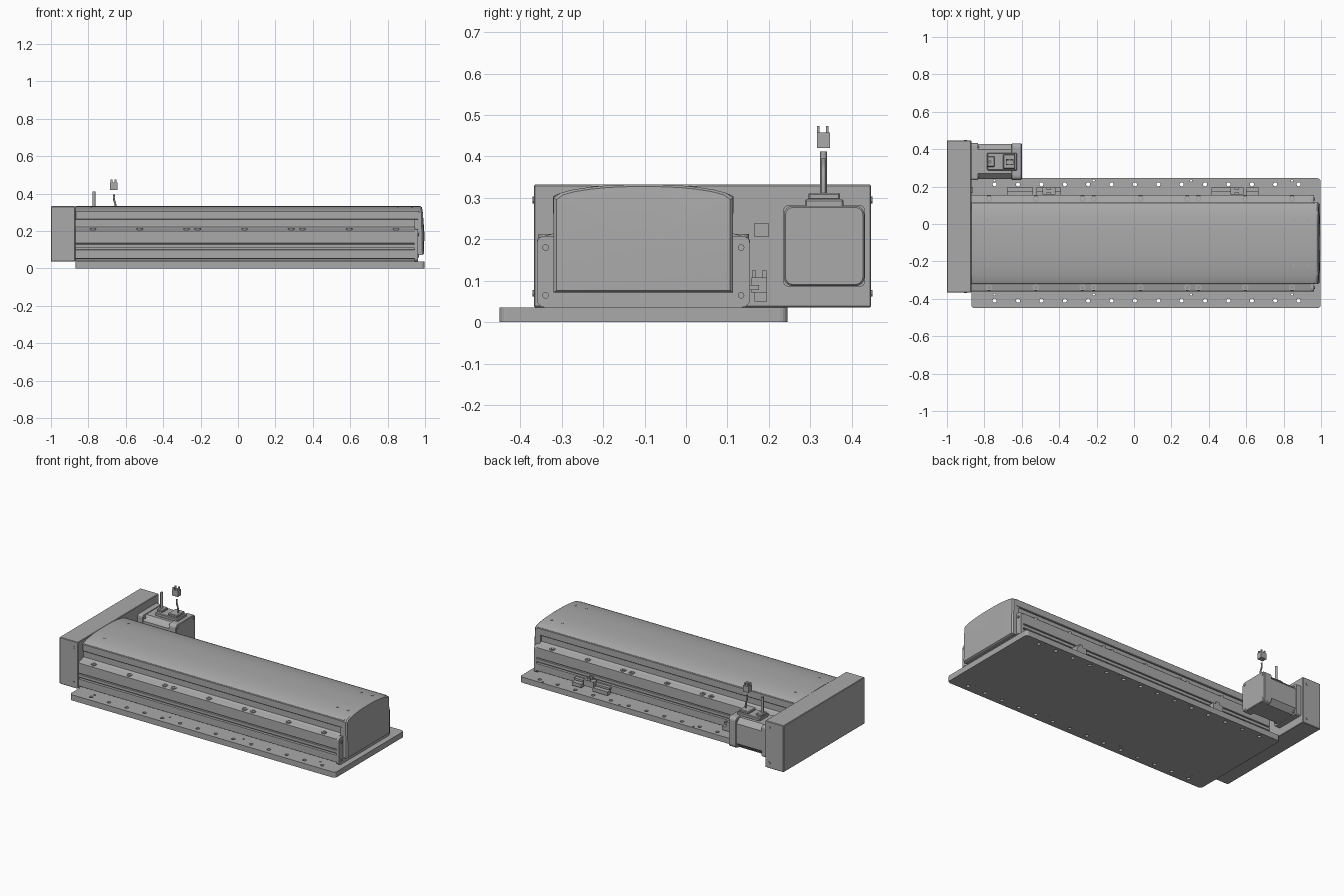
import bpy, bmesh, math
from mathutils import Vector, Matrix

cube = bpy.data.objects.get("Cube")
if cube:
    bpy.data.objects.remove(cube)

grey = bpy.data.materials.new("machined grey")
grey.use_nodes = True
grey.diffuse_color = (0.4, 0.4, 0.4, 1)
grey.node_tree.nodes["Principled BSDF"].inputs["Base Color"].default_value = (0.4, 0.4, 0.4, 1)


def finish(name, bm, bevel=0, segments=1):
    bmesh.ops.recalc_face_normals(bm, faces=bm.faces)
    mesh = bpy.data.meshes.new(name)
    bm.to_mesh(mesh)
    bm.free()
    mesh.materials.append(grey)
    ob = bpy.data.objects.new(name, mesh)
    bpy.context.scene.collection.objects.link(ob)
    if bevel:
        mod = ob.modifiers.new("edges", "BEVEL")
        mod.width, mod.segments = bevel, segments
    return ob


def add_box(bm, x, y, z):
    size = (x[1] - x[0], y[1] - y[0], z[1] - z[0])
    mid = Vector((sum(x) / 2, sum(y) / 2, sum(z) / 2))
    bmesh.ops.create_cube(bm, size=1, matrix=Matrix.Translation(mid) @ Matrix.Diagonal((*size, 1)))


def box(name, x, y, z, bevel=0):
    bm = bmesh.new()
    add_box(bm, x, y, z)
    return finish(name, bm, bevel)


def add_cylinder(bm, centre, radius, depth, axis="Z", sides=16):
    turn = {"Z": Matrix(), "X": Matrix.Rotation(math.pi / 2, 4, "Y"),
            "Y": Matrix.Rotation(math.pi / 2, 4, "X")}[axis]
    bmesh.ops.create_cone(bm, cap_ends=True, segments=sides, radius1=radius, radius2=radius,
                          depth=depth, matrix=Matrix.Translation(centre) @ turn)


def prism(name, points, x, bevel=0):
    """Extrude a y-z outline along x."""
    bm = bmesh.new()
    face = bm.faces.new([bm.verts.new((x[0], y, z)) for y, z in points])
    new = bmesh.ops.extrude_face_region(bm, geom=[face])["geom"]
    bmesh.ops.translate(bm, vec=(x[1] - x[0], 0, 0),
                        verts=[v for v in new if isinstance(v, bmesh.types.BMVert)])
    return finish(name, bm, bevel)


def mirrored(half, centre):
    """Full outline from its +y half, listed bottom to top."""
    return [(centre + d, z) for d, z in half] + [(centre - d, z) for d, z in reversed(half)]


def rounded(y, z, r, steps=4):
    out = []
    corners = [(y[1] - r, z[1] - r), (y[0] + r, z[1] - r), (y[0] + r, z[0] + r), (y[1] - r, z[0] + r)]
    for k, (cy, cz) in enumerate(corners):
        for i in range(steps + 1):
            a = math.pi / 2 * (k + i / steps)
            out.append((cy + r * math.cos(a), cz + r * math.sin(a)))
    return out


def smooth(ob, angle=30):
    bpy.ops.object.select_all(action="DESELECT")
    ob.select_set(True)
    bpy.context.view_layer.objects.active = ob
    bpy.ops.object.shade_smooth_by_angle(angle=math.radians(angle))


def cut(ob, cutter):
    cutter.hide_render = True
    cutter.hide_viewport = True
    mod = ob.modifiers.new("holes", "BOOLEAN")
    mod.operation, mod.solver, mod.object = "DIFFERENCE", "EXACT", cutter


MID = -0.103

# Base plate with rounded corners and mounting holes
bm = bmesh.new()
face = bm.faces.new([bm.verts.new((x, y, 0)) for x, y in rounded((-0.87, 0.998), (-0.45, 0.245), 0.018)])
new = bmesh.ops.extrude_face_region(bm, geom=[face])["geom"]
bmesh.ops.translate(bm, vec=(0, 0, 0.036), verts=[v for v in new if isinstance(v, bmesh.types.BMVert)])
plate = finish("base_plate", bm)

bm = bmesh.new()
for i in range(14):
    for y in (-0.41, 0.212):
        add_cylinder(bm, (-0.745 + i * 0.125, y, 0.02), 0.011, 0.1)
for x in (-0.745, -0.215, 0.305, 0.845):
    for y in (-0.377, 0.232):
        add_cylinder(bm, (x, y, 0.02), 0.006, 0.1, sides=10)
cut(plate, finish("plate_hole_cutter", bm))

# Belt housing at the drive end, with a small access plate and side screws
box("belt_housing", (-1, -0.87), (-0.367, 0.447), (0.036, 0.332), 0.003)
box("housing_access_plate", (-0.872, -0.862), (0.165, 0.199), (0.206, 0.24))
bm = bmesh.new()
for y in (-0.367, 0.447):
    for z in (0.07, 0.295):
        add_cylinder(bm, (-0.9, y, z), 0.008, 0.006, "Y", 10)
finish("housing_screws", bm)

# Grooved rail body with sloping shoulders
body = [(0.235, 0.04), (0.235, 0.05), (0.257, 0.053), (0.257, 0.098), (0.245, 0.1),
        (0.245, 0.108), (0.257, 0.11), (0.257, 0.128), (0.25, 0.13), (0.25, 0.134),
        (0.257, 0.136), (0.257, 0.2), (0.252, 0.205), (0.22, 0.213), (0.208, 0.22), (0.208, 0.262)]
prism("rail_body", mirrored(body, MID), (-0.87, 0.945))
prism("rail_foot", mirrored([(0.17, 0.034), (0.17, 0.042)], MID), (-0.87, 0.945))

# Crowned top cover and its side rails
crown = [(0.212, 0.307), (0.2, 0.312), (0.17, 0.32), (0.13, 0.326), (0.09, 0.33), (0.04, 0.332)]
smooth(prism("top_cover", mirrored([(0.212, 0.262)] + crown, MID), (-0.87, 0.967)))
for side, label in ((1, "left"), (-1, "right")):
    y = sorted((MID + side * 0.2, MID + side * 0.218))
    box(label + "_cover_rail", (-0.87, 0.965), y, (0.26, 0.306), 0.003)

# End flange and domed end cap
prism("end_flange", rounded((-0.36, 0.154), (0.036, 0.208), 0.018), (0.945, 0.962))
bm = bmesh.new()
outline = mirrored([(0.217, 0.072), (0.217, 0.3)] + crown[1:], MID)
loops = []
for layer in range(3):
    ring = []
    for y, z in outline:
        inset = (1, 1, 0.965)[layer]
        reach = 0.973 + 0.023 * math.sqrt(max(0, 1 - ((z - 0.16) / 0.19) ** 2))
        x = (0.945, reach - 0.008, reach)[layer]
        ring.append(bm.verts.new((x, MID + (y - MID) * inset, 0.19 + (z - 0.19) * inset)))
    loops.append(ring)
n = len(outline)
for a, b in zip(loops, loops[1:]):
    for i in range(n):
        bm.faces.new((a[i], a[(i + 1) % n], b[(i + 1) % n], b[i]))
bm.faces.new(loops[0])
centre = bm.verts.new((0.997, MID, 0.18))
for i in range(n):
    bm.faces.new((loops[2][i], loops[2][(i + 1) % n], centre))
smooth(finish("end_cap", bm), 25)

bm = bmesh.new()
for y in (MID - 0.236, MID + 0.236):
    for z in (0.065, 0.18):
        add_cylinder(bm, (0.964, y, z), 0.008, 0.008, "X", 10)
finish("end_flange_screws", bm)

# Socket screws along both shoulders
bm = bmesh.new()
sockets = bmesh.new()
for x in (-0.775, -0.525, -0.275, -0.215, 0.035, 0.285, 0.345, 0.595, 0.845):
    for y in (MID - 0.236, MID + 0.238):
        add_cylinder(bm, (x, y, 0.203), 0.017, 0.02)
        add_cylinder(sockets, (x, y, 0.215), 0.009, 0.02, sides=6)
screws = finish("shoulder_screws", bm)
cut(screws, finish("socket_cutter", sockets))

# Small cover screws
bm = bmesh.new()
for x in (-0.785, 0.855, 0.93):
    for y in (MID - 0.118, MID + 0.123):
        add_cylinder(bm, (x, y, 0.325), 0.007, 0.008, sides=10)
finish("cover_screws", bm)

# Motor: mounting flange, chamfered body, rear cap and connector block
prism("motor_flange", rounded((0.235, 0.432), (0.086, 0.282), 0.012), (-0.87, -0.835))
chamfered = rounded((0.24, 0.427), (0.091, 0.277), 0.03, 1)
prism("motor_body", chamfered, (-0.835, -0.655))
prism("motor_rear_cap", rounded((0.236, 0.431), (0.087, 0.281), 0.022), (-0.655, -0.6), 0.004)
bm = bmesh.new()
for y in (0.255, 0.412):
    for z in (0.105, 0.262):
        add_cylinder(bm, (-0.834, y, z), 0.009, 0.012, "X", 10)
        add_cylinder(bm, (-0.6, y, z), 0.008, 0.005, "X", 10)
finish("motor_screws", bm)
box("motor_connector_base", (-0.785, -0.625), (0.287, 0.38), (0.275, 0.297), 0.004)
box("motor_connector_rear", (-0.7, -0.635), (0.295, 0.372), (0.295, 0.312), 0.004)
box("motor_connector_front", (-0.785, -0.745), (0.305, 0.362), (0.295, 0.312), 0.004)


def cable(name, points, radius):
    curve = bpy.data.curves.new(name, "CURVE")
    curve.dimensions = "3D"
    curve.bevel_depth, curve.bevel_resolution, curve.use_fill_caps = radius, 2, True
    curve.resolution_u = 6
    spline = curve.splines.new("BEZIER")
    spline.bezier_points.add(len(points) - 1)
    for p, co in zip(spline.bezier_points, points):
        p.co = co
        p.handle_left_type = p.handle_right_type = "AUTO"
    curve.materials.append(grey)
    bpy.context.scene.collection.objects.link(bpy.data.objects.new(name, curve))


# Cables and loose plug
cable("power_cable", [(-0.77, 0.332, 0.3), (-0.77, 0.332, 0.36), (-0.77, 0.332, 0.412)], 0.008)
cable("signal_cable", [(-0.652, 0.332, 0.305), (-0.656, 0.332, 0.345), (-0.664, 0.332, 0.375),
                       (-0.662, 0.332, 0.395)], 0.005)
box("loose_plug", (-0.684, -0.645), (0.316, 0.348), (0.42, 0.458))
bm = bmesh.new()
for x in (-0.677, -0.655):
    for y in (0.319, 0.341):
        add_box(bm, (x - 0.005, x + 0.005), (y - 0.003, y + 0.003), (0.455, 0.474))
finish("plug_prongs", bm)

# Sensor rails and forked sensors beside the rail body
bm = bmesh.new()
for x in ((-0.68, -0.54), (-0.52, -0.39), (0.415, 0.52), (0.6, 0.665)):
    add_box(bm, x, (0.165, 0.196), (0.05, 0.073))
    add_box(bm, x, (0.15, 0.176), (0.078, 0.09))
finish("sensor_rails", bm)
bm = bmesh.new()
for x in (-0.455, 0.55):
    add_box(bm, (x - 0.035, x + 0.035), (0.158, 0.196), (0.07, 0.108))
    for y in (0.164, 0.189):
        add_box(bm, (x - 0.012, x + 0.012), (y - 0.005, y + 0.005), (0.1, 0.125))
finish("sensors", bm)
